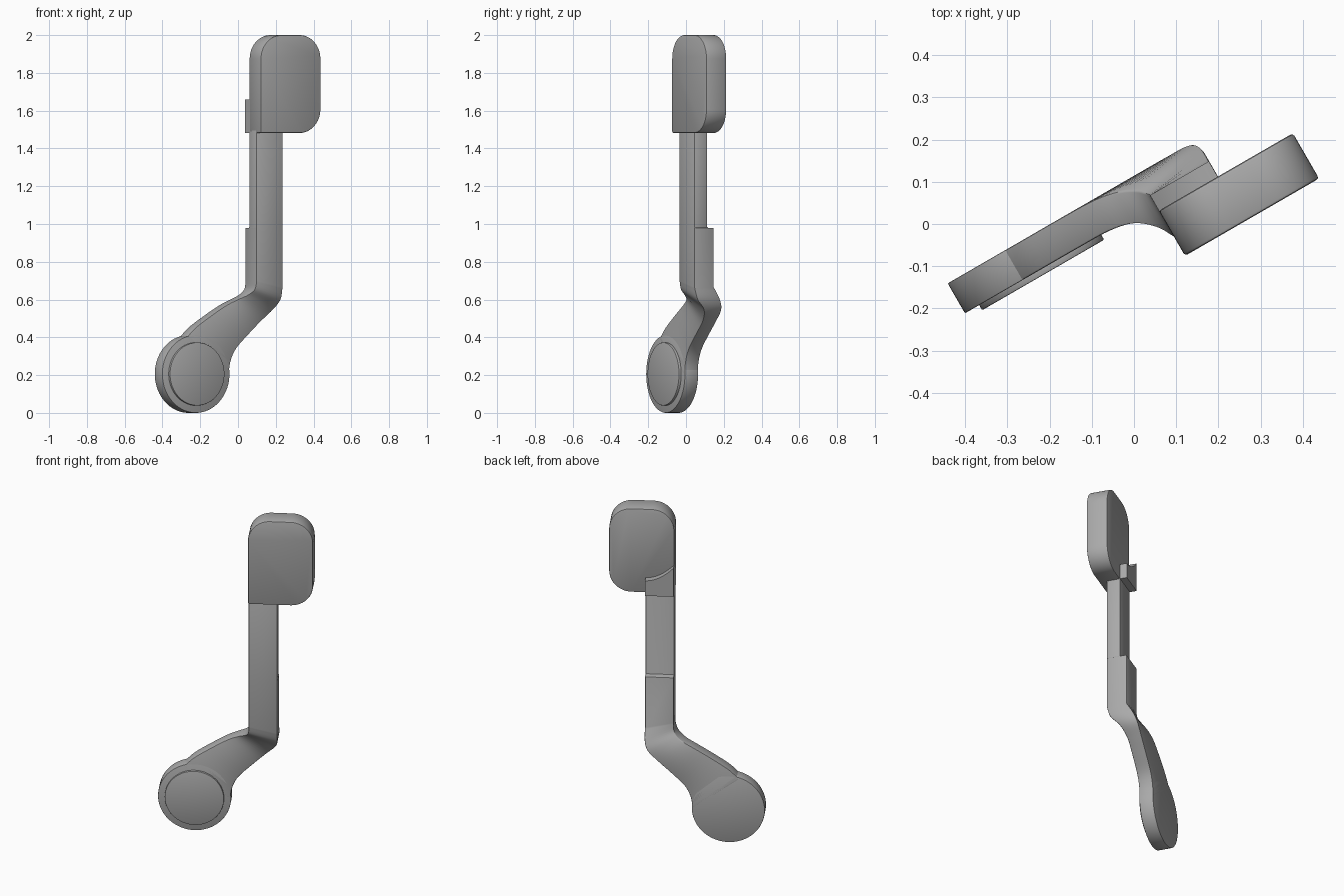
import bpy, bmesh, math
from mathutils import Matrix, Vector

cube = bpy.data.objects.get("Cube")
if cube:
    bpy.data.objects.remove(cube, do_unlink=True)

TURN = Matrix.Rotation(math.radians(30), 4, 'Z')
grey = bpy.data.materials.new("plain_grey")
grey.use_nodes = True
COLOUR = (0.4, 0.4, 0.4, 1)
grey.diffuse_color = COLOUR
grey.node_tree.nodes["Principled BSDF"].inputs["Base Color"].default_value = COLOUR


def finish(name, bm, bevel=0):
    """Turn the part into place, soften its edges and shade it."""
    bmesh.ops.recalc_face_normals(bm, faces=bm.faces)
    bm.transform(TURN)
    mesh = bpy.data.meshes.new(name)
    bm.to_mesh(mesh)
    bm.free()
    ob = bpy.data.objects.new(name, mesh)
    bpy.context.collection.objects.link(ob)
    mesh.materials.append(grey)
    bpy.ops.object.select_all(action='DESELECT')
    ob.select_set(True)
    bpy.context.view_layer.objects.active = ob
    if bevel:
        mod = ob.modifiers.new("soft_edges", 'BEVEL')
        mod.width = bevel
        mod.segments = 2
        mod.limit_method = 'ANGLE'
        mod.angle_limit = math.radians(50)
        bpy.ops.object.modifier_apply(modifier=mod.name)
    bpy.ops.object.shade_smooth_by_angle(angle=math.radians(35))
    return ob


def plate(name, outline, front, back, bevel=0):
    """Extrude an upright (across, height) outline from front to back."""
    bm = bmesh.new()
    face = bm.faces.new([bm.verts.new((u, front, z)) for u, z in outline])
    grown = bmesh.ops.extrude_face_region(bm, geom=[face])["geom"]
    verts = [g for g in grown if isinstance(g, bmesh.types.BMVert)]
    bmesh.ops.translate(bm, verts=verts, vec=(0, back - front, 0))
    return finish(name, bm, bevel)


def arc(cu, cz, r, start, end, steps):
    angles = [math.radians(start + (end - start) * i / steps) for i in range(steps + 1)]
    return [(cu + r * math.cos(a), cz + r * math.sin(a)) for a in angles]


def smooth_path(rows, steps):
    """Catmull-Rom curve through rows of numbers."""
    rows = [Vector(r) for r in rows]
    ext = [rows[0]] + rows + [rows[-1]]
    out = []
    for a, b, c, d in zip(ext, ext[1:], ext[2:], ext[3:]):
        for i in range(steps):
            t = i / steps
            out.append(0.5 * (2 * b + (c - a) * t + (2 * a - 5 * b + 4 * c - d) * t ** 2
                              + (3 * b - a - 3 * c + d) * t ** 3))
    return out + [rows[-1]]


LEFT, RIGHT = 0.067, 0.228
FRONT, BACK, PAD = -0.08, 0.0, 0.04

# Crank arm: each row is across, height, front depth, back depth
outer_edge = [
    (-0.31, 0.39, 0.017, 0.099), (-0.25, 0.45, 0.017, 0.099),
    (-0.144, 0.52, 0.017, 0.099), (-0.06, 0.57, 0.015, 0.097),
    (0, 0.60, 0, 0.087), (0.042, 0.625, -0.035, 0.067),
    (0.063, 0.655, -0.07, 0.046), (LEFT, 0.70, FRONT, PAD)]
inner_edge = [
    (-0.045, 0.20, 0.017, 0.099), (-0.035, 0.27, 0.017, 0.099),
    (0, 0.34, 0.017, 0.099), (0.08, 0.42, 0.017, 0.099),
    (0.15, 0.485, 0.015, 0.099), (0.208, 0.545, -0.01, 0.097),
    (0.227, 0.60, -0.06, 0.078), (RIGHT, 0.665, FRONT, PAD)]
pairs = list(zip(smooth_path(outer_edge, 5), smooth_path(inner_edge, 5)))
# Straight shaft with a step in its back
for z, back in ((0.98, PAD), (0.98, BACK), (1.5, BACK)):
    pairs.append(((LEFT, z, FRONT, back), (RIGHT, z, FRONT, back)))

bm = bmesh.new()
rings = []
for (lu, lz, lf, lb), (ru, rz, rf, rb) in pairs:
    corners = ((lu, lf, lz), (ru, rf, rz), (ru, rb, rz), (lu, lb, lz))
    rings.append([bm.verts.new(c) for c in corners])
for low, high in zip(rings, rings[1:]):
    for i in range(4):
        j = (i + 1) % 4
        if low[i].co != high[i].co or low[j].co != high[j].co:
            pts = [low[i], low[j], high[j], high[i]]
            bm.faces.new(pts)
bm.faces.new(rings[0])
bm.faces.new(rings[-1])
bmesh.ops.remove_doubles(bm, verts=bm.verts, dist=1e-5)
finish("crank_arm", bm, 0.005)

# Round hub with a raised cap
HUB = (-0.247, 0.206)
plate("hub", arc(*HUB, 0.206, 0, 355, 71), 0.017, 0.099, 0.003)
plate("hub_cap", arc(*HUB, 0.167, 0, 355, 71), 0.003, 0.03, 0.003)

# Rounded knob, square only at the lower corner over the shaft
R, KNOB_RIGHT, LOW, TOP = 0.125, 0.434, 1.482, 2.0
knob = [(LEFT, LOW)]
knob += arc(KNOB_RIGHT - R, LOW + R, R, -90, 0, 12)
knob += arc(KNOB_RIGHT - R, TOP - R, R, 0, 90, 12)
knob += arc(LEFT + R, TOP - R, R, 90, 180, 12)
plate("knob", knob, -0.126, -0.002, 0.007)

# Back tab with a curved upper edge
tab = [(LEFT, LOW), (RIGHT, LOW)]
tab += [(RIGHT + (LEFT - RIGHT) * i / 10, 1.575 + 0.085 * (i / 10) ** 2) for i in range(11)]
plate("back_tab", tab, -0.02, PAD)
